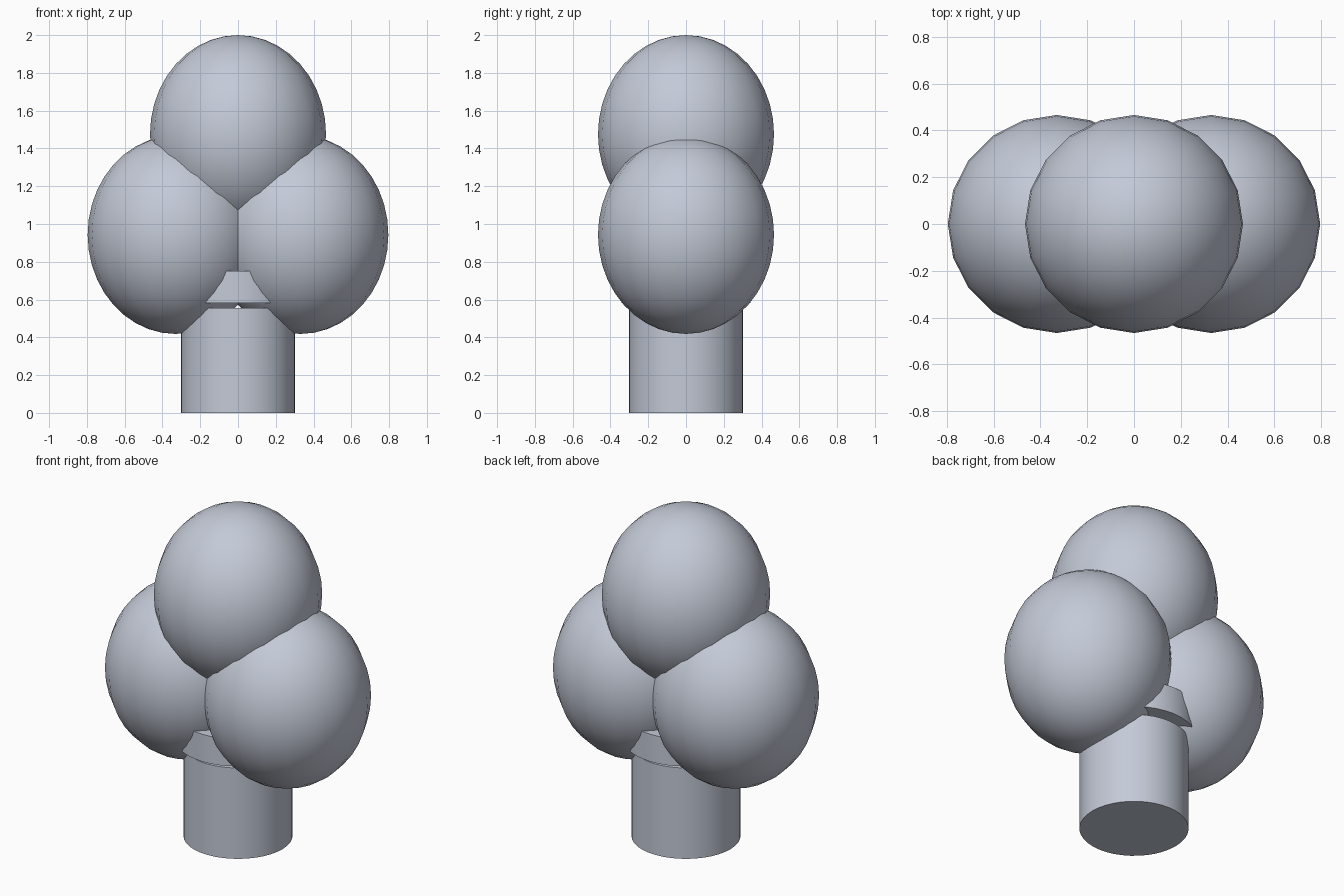
import bpy
import math

cube = bpy.data.objects.get("Cube")
if cube:
    bpy.data.objects.remove(cube, do_unlink=True)

# One blue-grey colour for the whole tree
grey = bpy.data.materials.new("blue grey")
grey.use_nodes = True
colour = (0.55, 0.59, 0.68, 1.0)
grey.diffuse_color = colour
grey.node_tree.nodes["Principled BSDF"].inputs["Base Color"].default_value = colour


def finish(name):
    obj = bpy.context.object
    obj.name = name
    obj.data.materials.append(grey)
    bpy.ops.object.transform_apply(location=False, rotation=False, scale=True)
    bpy.ops.object.shade_smooth_by_angle(angle=math.radians(35))
    return obj


def crown(name, x, z):
    bpy.ops.mesh.primitive_uv_sphere_add(segments=20, ring_count=20, radius=1, location=(x, 0, z))
    bpy.context.object.scale = (0.466, 0.466, 0.525)
    return finish(name)


def drum(name, radius, bottom, top):
    bpy.ops.mesh.primitive_cylinder_add(vertices=40, radius=radius, depth=top - bottom,
                                        location=(0, 0, (bottom + top) / 2))
    return finish(name)


# Three egg-shaped foliage masses
crown("top_foliage", 0, 1.475)
for side, x in (("left", 0.33), ("right", -0.33)):
    crown(side + "_foliage", x, 0.943)

# Trunk, and the collar that shows between the lower foliage masses
drum("trunk", 0.302, 0, 0.555)
drum("collar", 0.342, 0.583, 0.75)
